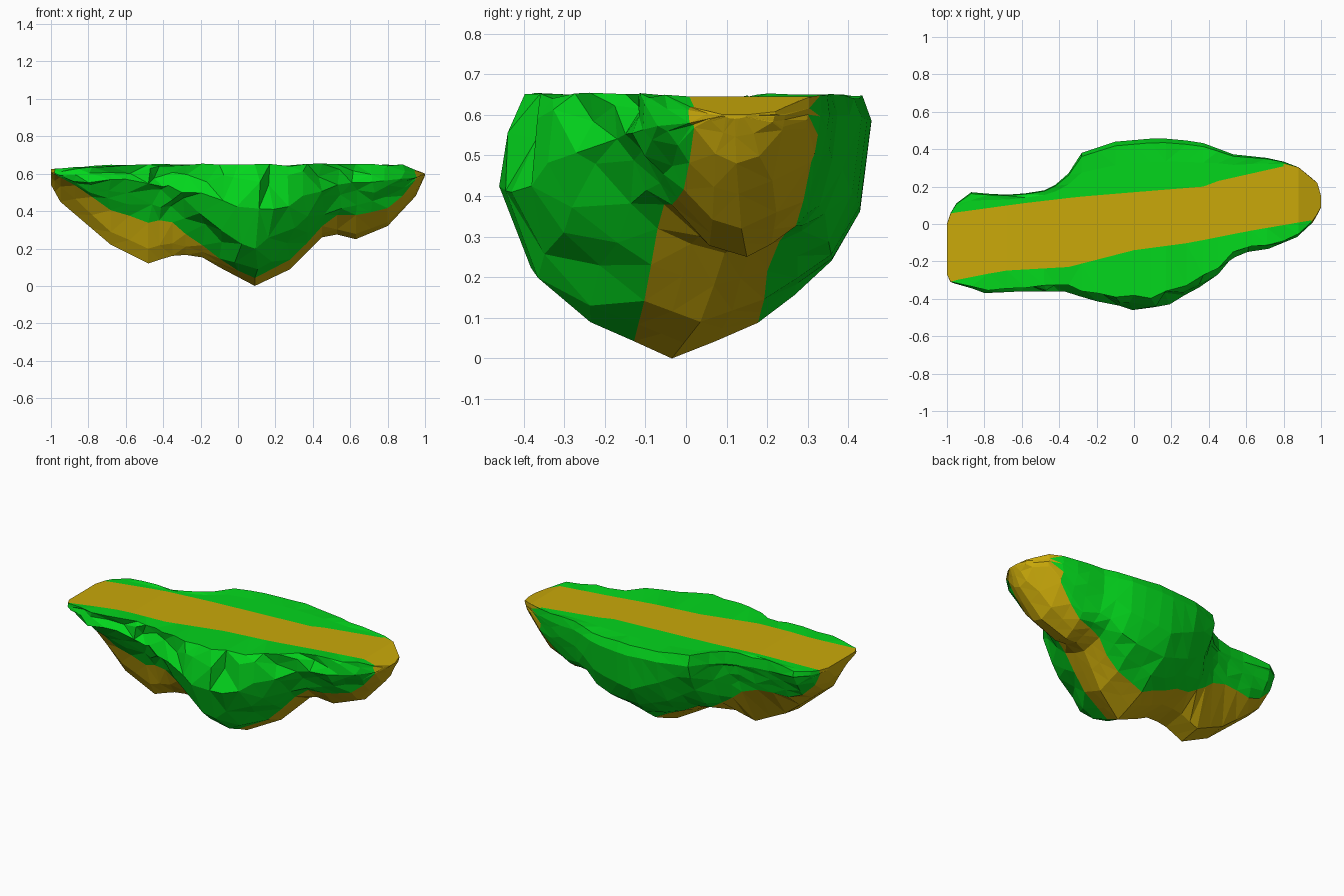
import bpy, bmesh, random

if "Cube" in bpy.data.objects:
    bpy.data.objects.remove(bpy.data.objects["Cube"])

random.seed(4)

def curve(pts):
    """Piecewise linear function through (x, value) points."""
    def f(x):
        if x <= pts[0][0]:
            return pts[0][1]
        for (a, va), (b, vb) in zip(pts, pts[1:]):
            if x <= b:
                return va + (vb - va) * (x - a) / (b - a)
        return pts[-1][1]
    return f

def lerp(a, b, t):
    return a + (b - a) * t

def jit(r):
    return random.uniform(-r, r)

# plan outline, path edges and underside silhouette, all as functions of x
front = curve([(-1, -.27), (-.98, -.31), (-.79, -.37), (-.6, -.36), (-.35, -.36), (-.17, -.42),
               (0, -.46), (.17, -.43), (.37, -.34), (.45, -.27), (.53, -.17), (.77, -.12),
               (.88, -.07), (.96, .02), (1, .09)])
back = curve([(-1, 0), (-.98, .06), (-.95, .11), (-.87, .17), (-.7, .155), (-.5, .17), (-.42, .21),
              (-.34, .28), (-.28, .38), (-.1, .44), (.13, .46), (.35, .44), (.55, .365), (.68, .36),
              (.86, .32), (.98, .22), (1, .15)])
path_lo = curve([(-1, -.31), (-.7, -.25), (-.35, -.23), (0, -.14), (.3, -.1), (.6, -.04), (.95, .02)])
path_hi = curve([(-1, .055), (-.6, .11), (-.3, .145), (0, .17), (.37, .2), (.45, .23), (.85, .32), (1, .42)])
keel = curve([(-1, -.12), (-.68, -.16), (-.48, -.15), (-.22, -.12), (.09, -.035), (.4, .08), (.63, .15), (1, .12)])
bottom = curve([(-1, .54), (-.95, .45), (-.68, .22), (-.48, .12), (-.36, .16), (-.22, .17), (-.1, .1),
                (.09, 0), (.28, .09), (.45, .26), (.51, .28), (.63, .25), (.8, .32), (.95, .48), (1, .59)])
top = curve([(-1, .625), (-.6, .645), (.88, .645), (1, .6)])

# share of the full depth, from the keel (0) out to the rim (1)
mid_front = curve([(0, 1), (.45, .87), (.82, .72), (.92, .5), (1, .38)])
mid_back = curve([(0, 1), (.4, .88), (.75, .7), (.93, .5), (1, .08)])
left_front = curve([(0, 1), (.2, .86), (.46, .53), (1, .2)])
left_back = curve([(0, 1), (.45, .95), (.75, .68), (1, .12)])
right_front = curve([(0, 1), (.35, .92), (.7, .6), (1, .25)])
shoulder_back = curve([(0, 1), (.5, .97), (.8, .88), (.94, .55), (1, .1)])
right_back = curve([(0, 1), (.5, .86), (.75, .67), (.94, .4), (1, .1)])

def underside(x, y):
    k = keel(x)
    w = min(1, max(0, (abs(x - .1) - .12) / .4))
    s = min(1, max(0, (x - .47) / .16))
    if y < k:
        u = (k - y) / (k - front(x))
        share = lerp(mid_front(u), (left_front if x < .1 else right_front)(u), w)
    else:
        u = (y - k) / (back(x) - k)
        side = left_back(u) if x < .1 else lerp(shoulder_back(u), right_back(u), s)
        share = lerp(mid_back(u), side, w)
    return lerp(top(x), bottom(x), share)

def section(x):
    """One closed ring around the island at x."""
    f, b, t = front(x), back(x), top(x)
    end = max(0, 1 - abs(x) ** 6)               # roughness fades at both tips
    lo = max(path_lo(x), f + .008)
    hi = min(path_hi(x), b - .008)
    rim_f = lerp(f, lo, .2 + jit(.08) * end)
    rim_b = lerp(b, hi, .08)
    ring = [(x, rim_f, t + (.003 + jit(.008)) * end), (x, lo, t), (x, lerp(lo, hi, .5), t), (x, hi, t),
            (x, lerp(hi, b, .55), t), (x, rim_b, t + (jit(.008)) * end)]
    # back wall and underside
    ring.append((x, b, underside(x, b) - .01 * end))
    for s in (.1, .35, .68):
        y = lerp(b, hi, s)
        ring.append((x + jit(.012) * end, y, underside(x, y) + jit(.012) * end))
    ring.append((x, hi, underside(x, hi)))
    k = min(max(keel(x), lo + .01), hi - .01)
    for y in (lerp(k, hi, .5), k, lerp(k, lo, .5), lo):
        ring.append((x, y, underside(x, y)))
    # craggy front cliff
    for s in (.6, .22, 0):
        y = lerp(f, lo, s)
        ring.append((x + jit(.025) * end, y + (random.random() * .02 * end if s else 0),
                     underside(x, y) + jit(.025) * end))
    ring.append((x + jit(.03) * end, lerp(f, rim_f, .6) + jit(.03) * end, lerp(underside(x, f), t, .6) + jit(.03) * end))
    return ring

stations = [-1, -.98, -.95, -.87, -.78, -.68, -.58, -.48, -.42, -.35, -.28, -.19, -.1, 0, .09, .17, .28,
            .37, .45, .53, .63, .71, .8, .88, .95, .98, 1]

# floating rock island, lofted section by section
bm = bmesh.new()
rings = [[bm.verts.new(p) for p in section(x)] for x in stations]
n = len(rings[0])
for a, b in zip(rings, rings[1:]):
    for i in range(n):
        j = (i + 1) % n
        bm.faces.new((a[i], a[j], b[j], b[i]))
bm.faces.new(rings[0])
bm.faces.new(rings[-1])
bmesh.ops.triangulate(bm, faces=bm.faces[:])
bmesh.ops.recalc_face_normals(bm, faces=bm.faces[:])

# sandy path band runs straight down through the island
for face in bm.faces:
    c = face.calc_center_median()
    face.material_index = int(path_lo(c.x) < c.y < path_hi(c.x))

mesh = bpy.data.meshes.new("floating_island")
bm.to_mesh(mesh)
bm.free()
for name, col in (("grass green", (.001, .67, .012, 1)), ("sandy ochre", (.585, .395, .003, 1))):
    mat = bpy.data.materials.new(name)
    mat.diffuse_color = col
    mat.use_nodes = True
    mat.node_tree.nodes["Principled BSDF"].inputs["Base Color"].default_value = mat.diffuse_color
    mesh.materials.append(mat)
bpy.context.collection.objects.link(bpy.data.objects.new("floating_island", mesh))
